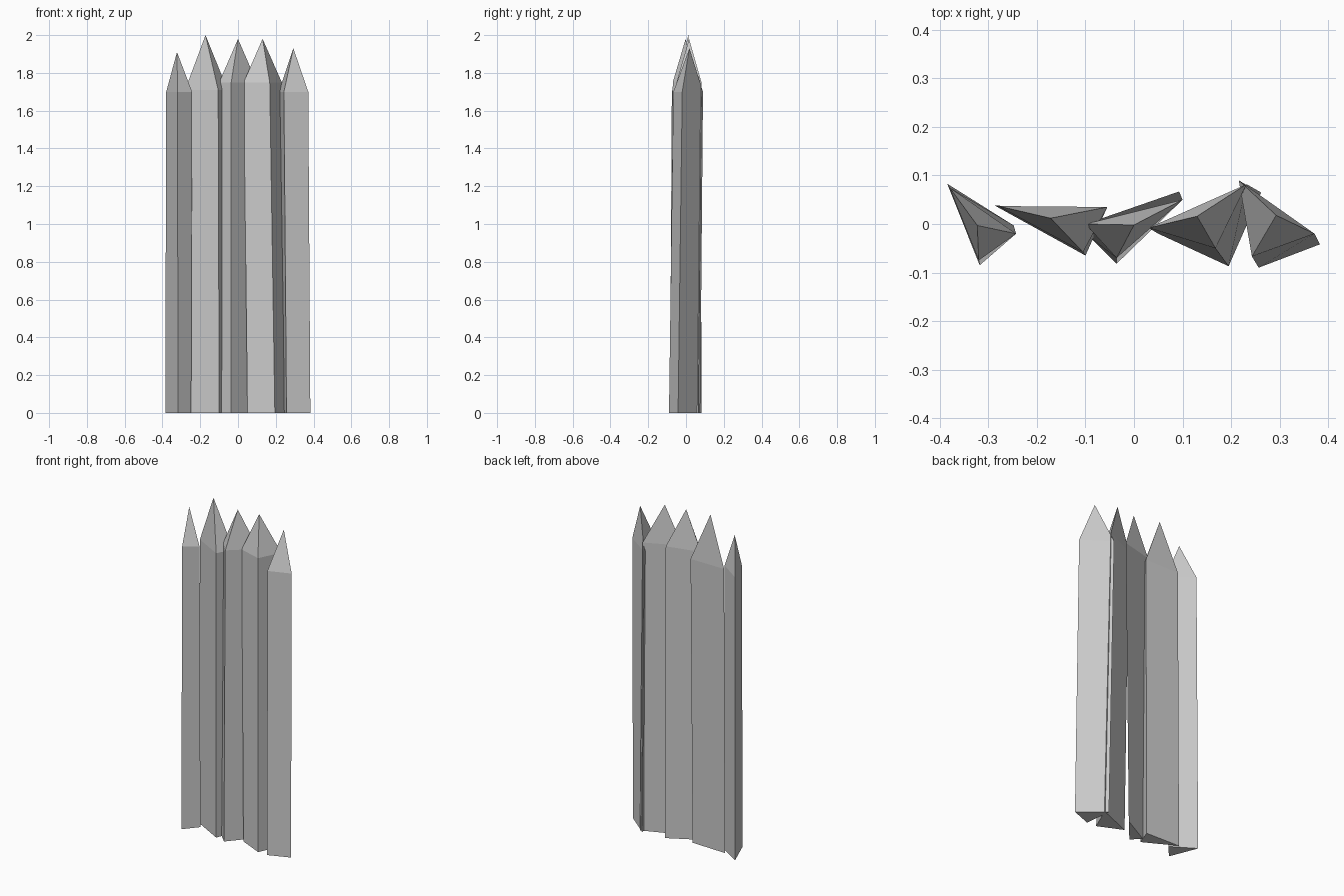
import bpy


def stake(name, bottom, top, shoulder, tip):
    """Three-sided split log: bottom triangle, shoulder triangle, pointed tip."""
    verts = [(x, y, 0) for x, y in bottom]
    verts += [(x, y, shoulder) for x, y in top]
    verts.append(tip)
    faces = [(2, 1, 0)]
    for i in range(3):
        j = (i + 1) % 3
        faces += [(i, j, j + 3, i + 3), (i + 3, j + 3, 6)]
    mesh = bpy.data.meshes.new(name)
    mesh.from_pydata(verts, [], faces)
    obj = bpy.data.objects.new(name, mesh)
    bpy.context.collection.objects.link(obj)


# Corners run counter-clockwise: left, front, right/back
stake("stake_far_left",
      [(-0.385, 0.083), (-0.318, -0.085), (-0.248, -0.003)],
      [(-0.38, 0.075), (-0.32, -0.075), (-0.243, -0.02)],
      1.70, (-0.323, -0.003, 1.91))

stake("stake_left",
      [(-0.287, 0.038), (-0.10, -0.065), (-0.065, 0.03)],
      [(-0.28, 0.037), (-0.105, -0.058), (-0.055, 0.035)],
      1.71, (-0.172, 0.012, 2.0))

stake("stake_middle",
      [(-0.088, -0.03), (-0.036, -0.082), (0.093, 0.067)],
      [(-0.10, 0.0), (-0.036, -0.07), (0.10, 0.05)],
      1.75, (0.0, -0.002, 1.98))

stake("stake_right",
      [(0.05, -0.02), (0.195, -0.087), (0.262, 0.065)],
      [(0.03, -0.008), (0.168, -0.05), (0.232, 0.082)],
      1.75, (0.13, 0.016, 1.98))

stake("stake_far_right",
      [(0.257, -0.09), (0.383, -0.042), (0.24, 0.075)],
      [(0.243, -0.067), (0.372, -0.02), (0.216, 0.09)],
      1.70, (0.293, 0.018, 1.93))
